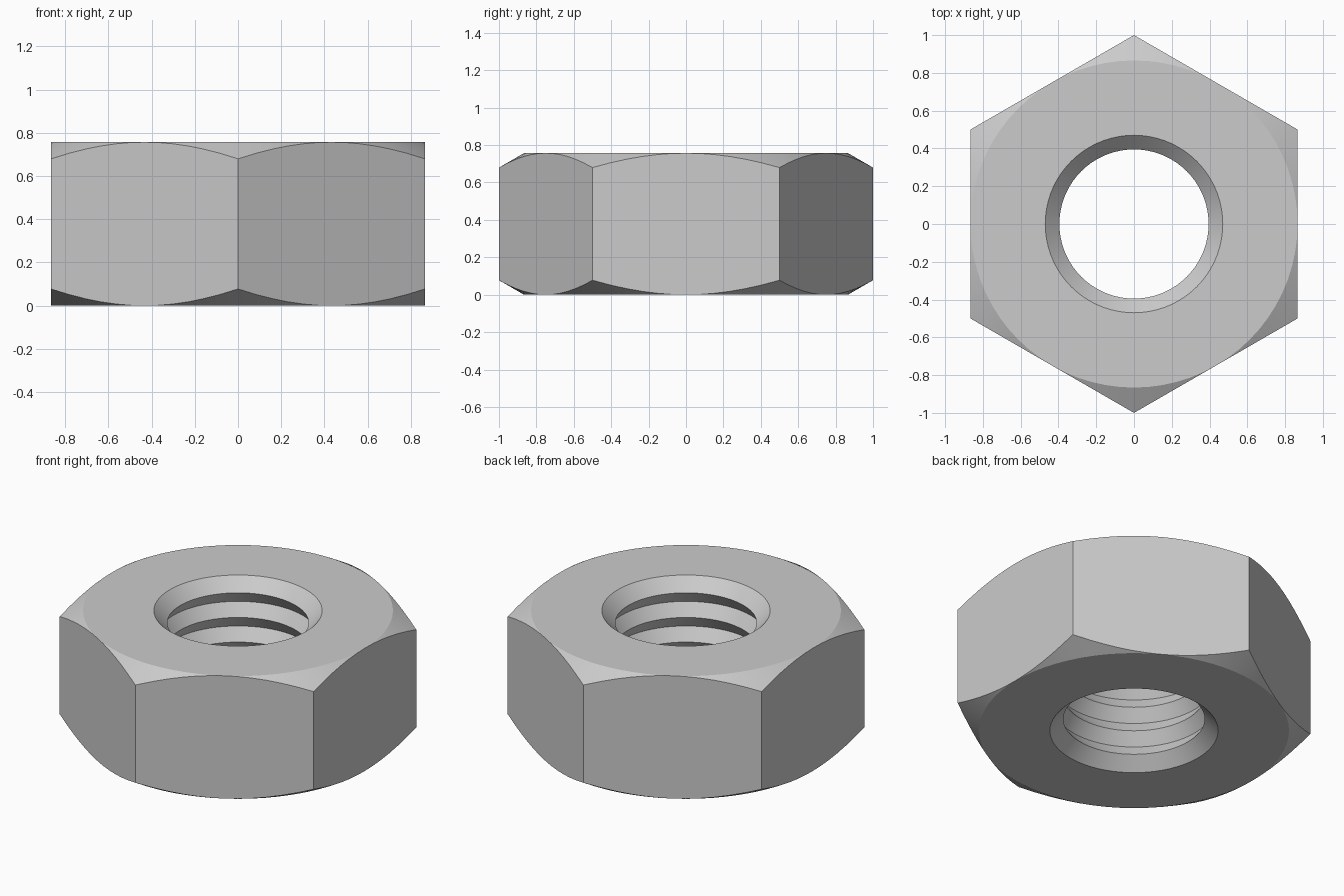
import bpy, bmesh, math

if "Cube" in bpy.data.objects:
    bpy.data.objects.remove(bpy.data.objects["Cube"])

SEG = 72                      # multiple of 12 so corners and flat centres land on steps
APOTHEM = math.cos(math.pi / 6)
HEIGHT = 0.757
BORE, RIM, GROOVE = 0.395, 0.47, 0.445
SINK, TURNS = 0.075, 4

steel = bpy.data.materials.new("plain grey steel")
steel.diffuse_color = (0.6, 0.6, 0.6, 1)
steel.use_nodes = True
steel.node_tree.nodes["Principled BSDF"].inputs["Base Color"].default_value = steel.diffuse_color

# bore profile: countersink, ridged thread, countersink
pitch = (HEIGHT - 2 * SINK) / TURNS
bore = [(RIM, 0.0)]
for i in range(TURNS):
    bore += [(BORE, SINK + i * pitch), (GROOVE, SINK + (i + 0.5) * pitch)]
bore += [(BORE, HEIGHT - SINK), (RIM, HEIGHT)]

bm = bmesh.new()
rings = []
for k in range(SEG):
    a = 2 * math.pi * k / SEG
    # distance to the hexagon's edge in this direction (flats face +x and -x)
    off = (a + math.pi / 6) % (math.pi / 3) - math.pi / 6
    r = APOTHEM / math.cos(off)
    drop = (r - APOTHEM) * math.tan(math.pi / 6)
    # outer profile: conical 30 degree chamfers meeting the flats
    outer = [(APOTHEM, HEIGHT), (r, HEIGHT - drop), (r, drop), (APOTHEM, 0.0)]
    rings.append([bm.verts.new((p * math.cos(a), p * math.sin(a), z))
                  for p, z in bore + outer])

n = len(rings[0])
for k in range(SEG):
    a, b = rings[k], rings[(k + 1) % SEG]
    for j in range(n):
        m = (j + 1) % n
        bm.faces.new((a[j], a[m], b[m], b[j]))
bmesh.ops.remove_doubles(bm, verts=bm.verts, dist=1e-5)
bmesh.ops.recalc_face_normals(bm, faces=bm.faces)

mesh = bpy.data.meshes.new("hex_nut")
bm.to_mesh(mesh)
bm.free()
mesh.materials.append(steel)
nut = bpy.data.objects.new("hex_nut", mesh)
bpy.context.collection.objects.link(nut)
bpy.context.view_layer.objects.active = nut
nut.select_set(True)
bpy.ops.object.shade_smooth_by_angle(angle=math.radians(25))
